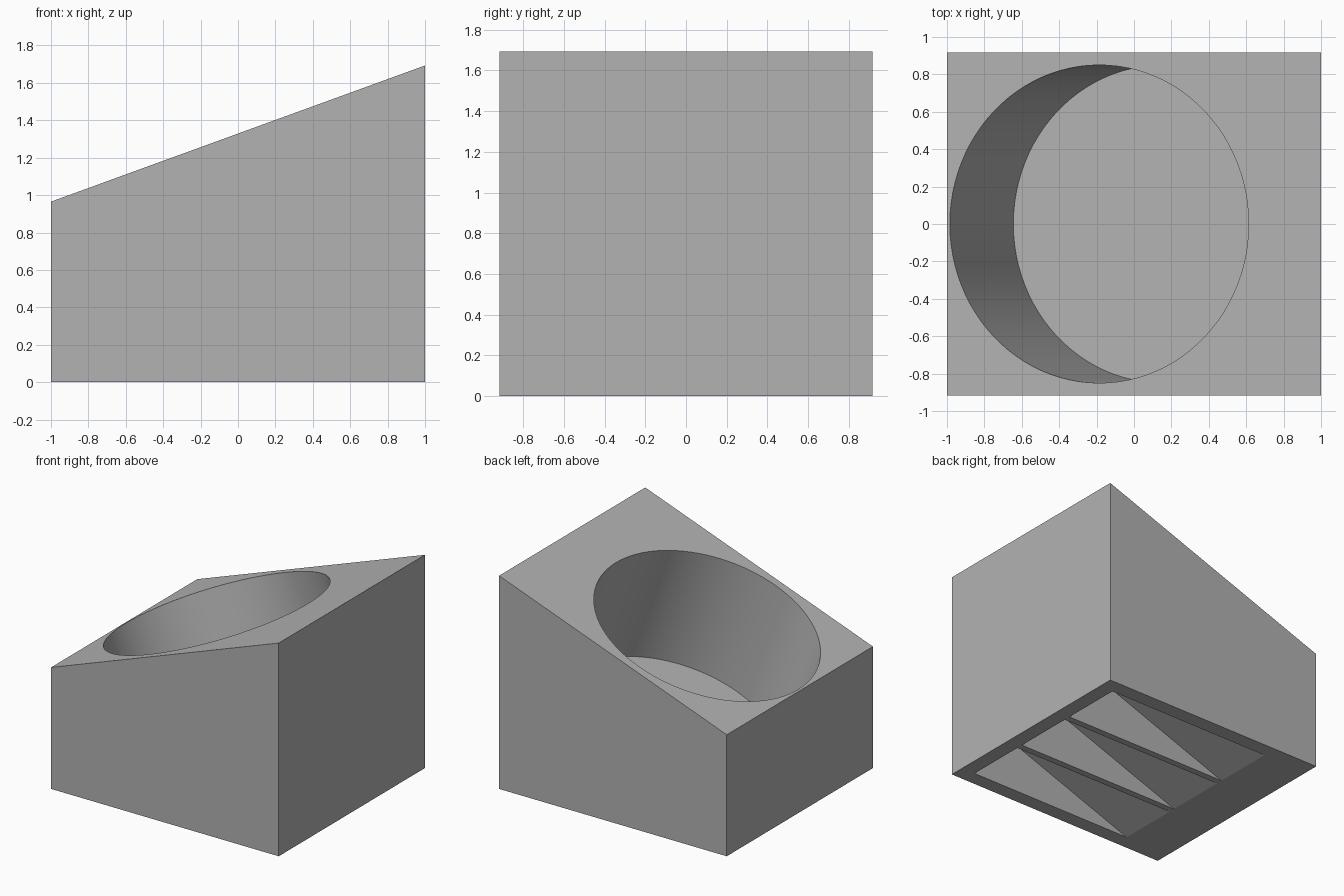
import bpy, bmesh, math
from mathutils import Matrix, Vector

cube = bpy.data.objects.get("Cube")
if cube:
    bpy.data.objects.remove(cube, do_unlink=True)

TILT = math.radians(20)
SLOPE = math.tan(TILT)
HALF_X, HALF_Y = 1.0, 0.917
MID_HEIGHT = 1.329          # height of the sloped top at x = 0
RADIUS, DEPTH = 0.85, 0.993
WALL, RIB = 0.12, 0.054
TOE = -0.597                # where the underside pockets run out

grey = bpy.data.materials.new("light grey")
grey.use_nodes = True
colour = (0.447, 0.447, 0.447, 1)
grey.diffuse_color = colour
grey.node_tree.nodes["Principled BSDF"].inputs["Base Color"].default_value = colour


def finish(name, bm):
    bmesh.ops.recalc_face_normals(bm, faces=bm.faces)
    mesh = bpy.data.meshes.new(name)
    bm.to_mesh(mesh)
    bm.free()
    mesh.materials.append(grey)
    obj = bpy.data.objects.new(name, mesh)
    bpy.context.collection.objects.link(obj)
    return obj


def prism(name, profile, y0, y1):
    """Extrude an x-z profile along y."""
    bm = bmesh.new()
    face = bm.faces.new([bm.verts.new((x, y0, z)) for x, z in profile])
    moved = bmesh.ops.extrude_face_region(bm, geom=[face])["geom"]
    verts = [v for v in moved if isinstance(v, bmesh.types.BMVert)]
    bmesh.ops.translate(bm, verts=verts, vec=(0, y1 - y0, 0))
    return finish(name, bm)


def cut(target, cutter):
    cutter.hide_render = True
    mod = target.modifiers.new("cut", 'BOOLEAN')
    mod.operation = 'DIFFERENCE'
    mod.solver = 'EXACT'
    mod.object = cutter
    bpy.context.view_layer.objects.active = target
    bpy.ops.object.modifier_apply(modifier=mod.name)
    bpy.data.objects.remove(cutter, do_unlink=True)


# Wedge-shaped block
rise = HALF_X * SLOPE
block = prism("angled_holder_block",
              [(-HALF_X, 0), (HALF_X, 0),
               (HALF_X, MID_HEIGHT + rise), (-HALF_X, MID_HEIGHT - rise)],
              -HALF_Y, HALF_Y)

# Round socket, square to the sloped top
axis = Vector((-math.sin(TILT), 0, math.cos(TILT)))
rim_x = -0.186
rim = Vector((rim_x, 0, MID_HEIGHT + rim_x * SLOPE))
length = DEPTH + 0.5
bm = bmesh.new()
bmesh.ops.create_cone(bm, cap_ends=True, segments=96, radius1=RADIUS,
                      radius2=RADIUS, depth=length,
                      matrix=Matrix.Translation(rim + axis * (length / 2 - DEPTH))
                      @ Matrix.Rotation(-TILT, 4, 'Y'))
cut(block, finish("socket_cutter", bm))

# Three wedge pockets underneath, parted by thin ribs
heel = HALF_X - WALL
low = -0.1
width = (2 * (HALF_Y - WALL) - 2 * RIB) / 3
for i in range(3):
    y0 = -HALF_Y + WALL + i * (width + RIB)
    cut(block, prism("pocket_cutter",
                     [(TOE + low / SLOPE, low), (heel, low),
                      (heel, (heel - TOE) * SLOPE)], y0, y0 + width))

# Smooth socket wall, crisp edges elsewhere
bpy.ops.object.select_all(action='DESELECT')
block.select_set(True)
bpy.context.view_layer.objects.active = block
bpy.ops.object.shade_smooth_by_angle(angle=math.radians(15))
